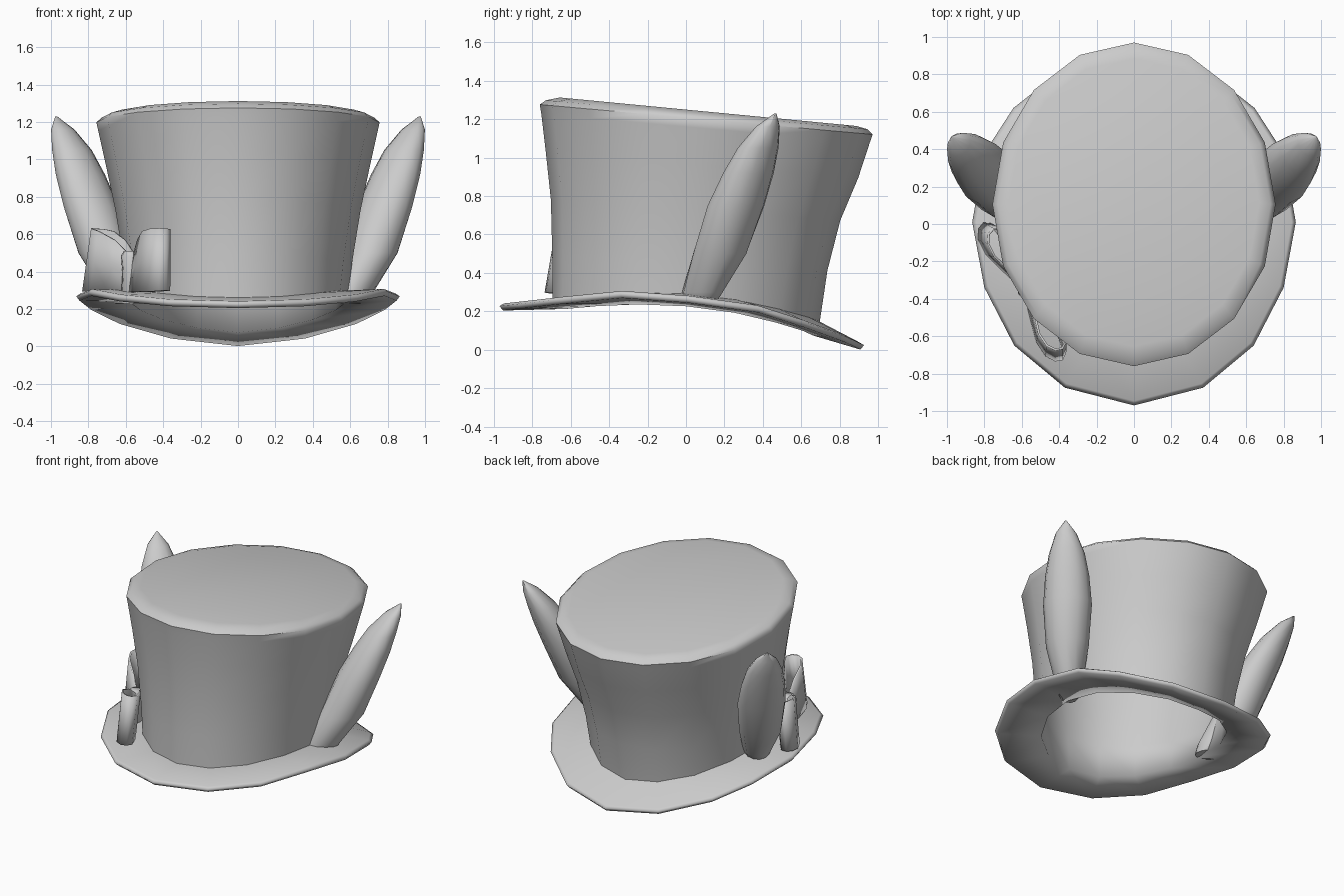
import bpy, bmesh, math
from mathutils import Vector

cube = bpy.data.objects.get("Cube")
if cube:
    bpy.data.objects.remove(cube, do_unlink=True)

felt = bpy.data.materials.new("light_grey")
felt.use_nodes = True
GREY = (0.6, 0.6, 0.6, 1)
felt.diffuse_color = GREY
felt.node_tree.nodes["Principled BSDF"].inputs["Base Color"].default_value = GREY

SIDES = 16


def finish(name, bm, angle):
    bmesh.ops.recalc_face_normals(bm, faces=bm.faces)
    mesh = bpy.data.meshes.new(name)
    bm.to_mesh(mesh)
    bm.free()
    obj = bpy.data.objects.new(name, mesh)
    bpy.context.collection.objects.link(obj)
    mesh.materials.append(felt)
    bpy.ops.object.select_all(action="DESELECT")
    obj.select_set(True)
    bpy.context.view_layer.objects.active = obj
    bpy.ops.object.shade_smooth_by_angle(angle=math.radians(angle))
    return obj


def loft(name, rings, cap_start=False, cap_end=False, angle=45):
    bm = bmesh.new()
    loops = [[bm.verts.new(p) for p in ring] for ring in rings]
    for a, b in zip(loops, loops[1:]):
        for i in range(len(a)):
            j = (i + 1) % len(a)
            bm.faces.new((a[i], a[j], b[j], b[i]))
    if cap_start:
        bm.faces.new(loops[0])
    if cap_end:
        bm.faces.new(loops[-1])
    return finish(name, bm, angle)


def half(k):
    # Index from the front (0) to the back (8), shared by both sides
    return min(k, SIDES - k)


def tilted(cy, rx, ry, z, slope):
    ring = []
    for k in range(SIDES):
        t = 2 * math.pi * k / SIDES
        y = cy - ry * math.cos(t)
        ring.append((rx * math.sin(t), y, z + slope * y))
    return ring


def seated(rx, ry, drop_front=0.0, drop_back=0.0):
    # Ring that follows the saddle curve of the brim
    ring = []
    for k in range(SIDES):
        t = 2 * math.pi * k / SIDES
        h = half(k)
        drop = drop_front + (drop_back - drop_front) * h / 8
        ring.append((rx * math.sin(t), -ry * math.cos(t), seat[h] - drop))
    return ring


def edge_ring(scale, dz):
    ring = []
    for k in range(SIDES):
        x, y, z = edge[half(k)]
        sign = 1 if k <= SIDES // 2 else -1
        ring.append((sign * x * scale, y * scale, z + dz))
    return ring


# Height where the crown meets the brim, and the brim outline, front to back
seat = [0.262, 0.268, 0.285, 0.298, 0.292, 0.262, 0.215, 0.175, 0.155]
edge = [(0, -0.97, 0.225), (0.37, -0.875, 0.235), (0.64, -0.65, 0.26),
        (0.8, -0.34, 0.29), (0.865, 0.01, 0.265), (0.8, 0.38, 0.215),
        (0.645, 0.62, 0.14), (0.365, 0.84, 0.062), (0, 0.925, 0.022)]

# Crown: flared, leaning back, with a rounded rim and sloping top
walls = [(0.02, 0.61, 0.715, 0.45, -0.05),
         (0.05, 0.655, 0.752, 0.73, -0.07),
         (0.083, 0.705, 0.812, 0.97, -0.085),
         (0.101, 0.747, 0.853, 1.16, -0.09)]
rim = [(0.105, 0.757, 0.865, 1.207, -0.09), (0.107, 0.73, 0.835, 1.232, -0.09),
       (0.115, 0.67, 0.77, 1.249, -0.096)]
loft("crown", [seated(0.59, 0.695, 0.01, 0.01)] + [tilted(*r) for r in walls + rim],
     cap_end=True, angle=60)

# Brim: thin curved plate with a soft edge, its underside running into the hollow
lining = [(cy, rx - 0.025, ry - 0.025, z - 0.02, s) for cy, rx, ry, z, s in walls]
loft("brim_and_lining",
     [seated(0.575, 0.68), edge_ring(0.975, 0.017), edge_ring(1, 0.003),
      edge_ring(0.98, -0.02), seated(0.565, 0.66, 0.05, 0.08)]
     + [tilted(*r) for r in lining], cap_end=True, angle=120)

# Ears: fat leaves leaning outward and back (x, y, z, width, thickness)
ear_path = [(0.605, 0.06, 0.23, 0.065, 0.105), (0.625, 0.085, 0.3, 0.09, 0.12),
            (0.715, 0.175, 0.5, 0.14, 0.145), (0.785, 0.26, 0.75, 0.16, 0.14),
            (0.843, 0.325, 0.92, 0.145, 0.12), (0.888, 0.375, 1.05, 0.118, 0.095),
            (0.937, 0.425, 1.16, 0.07, 0.055), (0.972, 0.465, 1.23, 0.005, 0.005)]
for side, label in ((1, "left_ear"), (-1, "right_ear")):
    rings = []
    for x, y, z, wide, thick in ear_path:
        ring = []
        for k in range(12):
            t = 2 * math.pi * k / 12
            a, b = wide * math.cos(t), thick * math.sin(t)
            ring.append((side * (x + (b - a) * 0.707), y + (a + b) * 0.707, z))
        rings.append(ring)
    loft(label, rings, True, True, angle=70)

# Bow: two open ribbon loops and a knot, set against the front right of the crown
centre = Vector((-0.61, -0.37, 0))
along = Vector((0.5, -0.866, 0))
out = Vector((-0.866, -0.5, 0))


def bow_point(u, v, z):
    return centre + along * u + out * v + Vector((0, 0, z))


# Distance from knot, offset outward, middle height, half height
loop_path = [(0.02, -0.015, 0.39, 0.10), (0.14, 0.02, 0.43, 0.14),
             (0.27, 0.055, 0.455, 0.162), (0.36, 0.05, 0.462, 0.168),
             (0.41, 0.02, 0.465, 0.167), (0.425, -0.02, 0.465, 0.165),
             (0.40, -0.055, 0.462, 0.165), (0.31, -0.07, 0.455, 0.16),
             (0.16, -0.06, 0.43, 0.14), (0.02, -0.05, 0.39, 0.10)]
for side, label in ((1, "bow_front_loop"), (-1, "bow_back_loop")):
    # The top of each loop leans inward, toward the knot and the crown
    rings = [[bow_point(side * u * (0.94 - 0.06 * s), v - 0.015 * (s + 1), z + s * h)
              for u, v, z, h in loop_path] for s in (-1, 0, 1)]
    ribbon = loft(label, rings, angle=60)
    thickness = ribbon.modifiers.new("ribbon_thickness", "SOLIDIFY")
    thickness.thickness = 0.012
    thickness.offset = -1

# Knot: soft rounded band around the middle
rings = []
for z, r in ((0.25, 0.7), (0.275, 1), (0.39, 0.85), (0.485, 1), (0.51, 0.7)):
    rings.append([bow_point(0.055 * r * math.cos(math.pi * k / 4),
                            0.05 * r * math.sin(math.pi * k / 4) - 0.04, z)
                  for k in range(8)])
loft("bow_knot", rings, True, True, angle=60)
